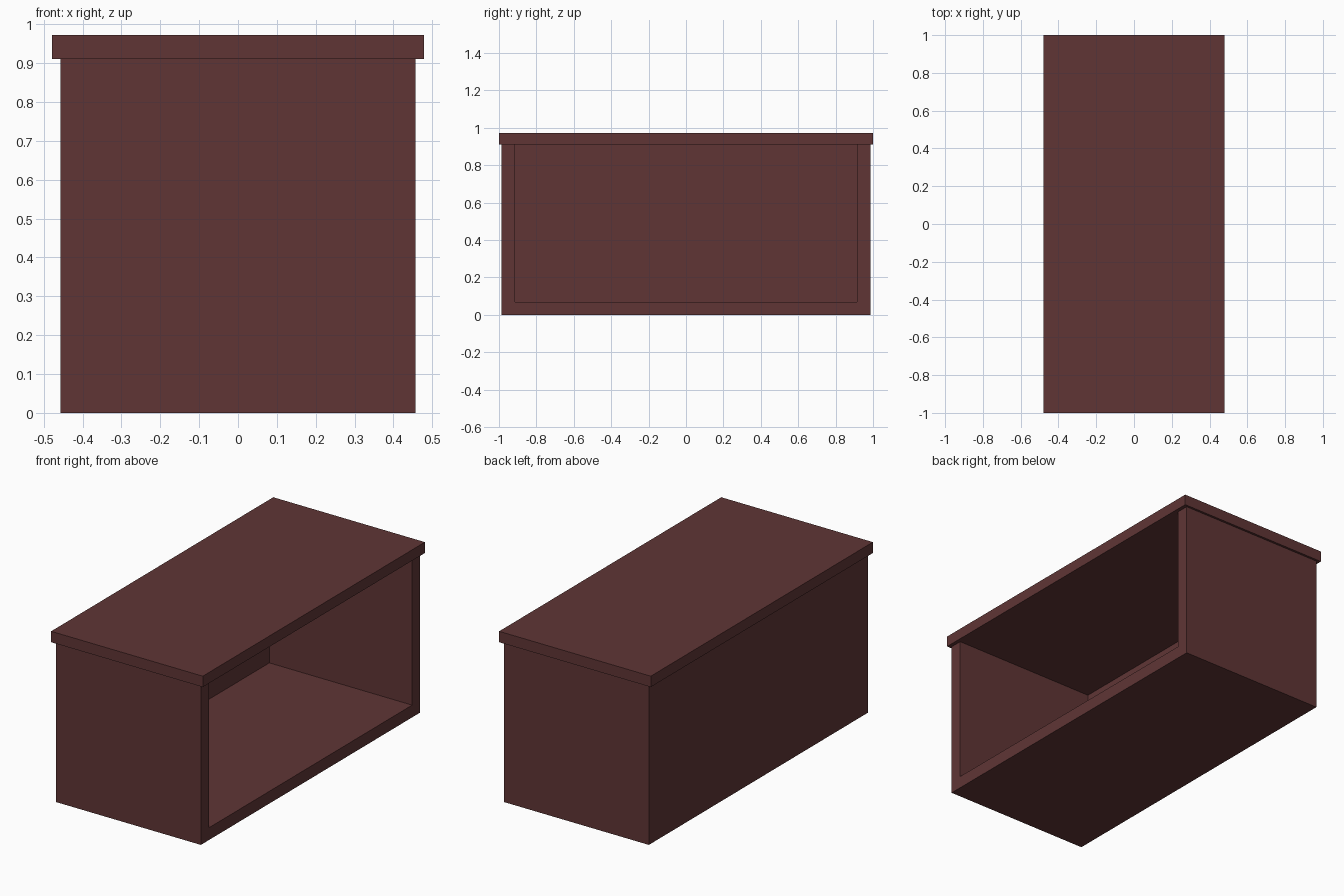
import bpy
import bmesh
from mathutils import Vector

if "Cube" in bpy.data.objects:
    bpy.data.objects.remove(bpy.data.objects["Cube"])

wood = bpy.data.materials.new("dark_red_wood")
wood.diffuse_color = (0.115, 0.036, 0.036, 1)
wood.use_nodes = True
wood.node_tree.nodes["Principled BSDF"].inputs["Base Color"].default_value = wood.diffuse_color

DEPTH, HALF_W, INNER_W = 0.457, 0.987, 0.915   # half depth, half width, half opening
FLOOR, BODY_H, TOP_H = 0.07, 0.91, 0.972
BACK_IN = -0.443                               # inner face of the back panel


def extrude_x(name, profile, x0, x1):
    """Solid from a (y, z) outline extruded between two x positions."""
    bm = bmesh.new()
    face = bm.faces.new([bm.verts.new((x0, y, z)) for y, z in profile])
    res = bmesh.ops.extrude_face_region(bm, geom=[face])
    verts = [g for g in res["geom"] if isinstance(g, bmesh.types.BMVert)]
    bmesh.ops.translate(bm, verts=verts, vec=Vector((x1 - x0, 0, 0)))
    bmesh.ops.recalc_face_normals(bm, faces=bm.faces)
    mesh = bpy.data.meshes.new(name)
    bm.to_mesh(mesh)
    bm.free()
    mesh.materials.append(wood)
    obj = bpy.data.objects.new(name, mesh)
    bpy.context.collection.objects.link(obj)
    return obj


def rect(half_y, z0, z1):
    return [(-half_y, z0), (half_y, z0), (half_y, z1), (-half_y, z1)]


# U-shaped carcass: two sides and the floor
carcass = [(-HALF_W, BODY_H), (-HALF_W, 0), (HALF_W, 0), (HALF_W, BODY_H),
           (INNER_W, BODY_H), (INNER_W, FLOOR), (-INNER_W, FLOOR), (-INNER_W, BODY_H)]
extrude_x("carcass", carcass, -DEPTH, DEPTH)

# Thin back panel, flush with the carcass on the closed side
extrude_x("back_panel", rect(INNER_W, FLOOR, BODY_H), -DEPTH, BACK_IN)

# Overhanging top slab
extrude_x("top_slab", rect(1.0, BODY_H, TOP_H), -0.478, 0.478)
